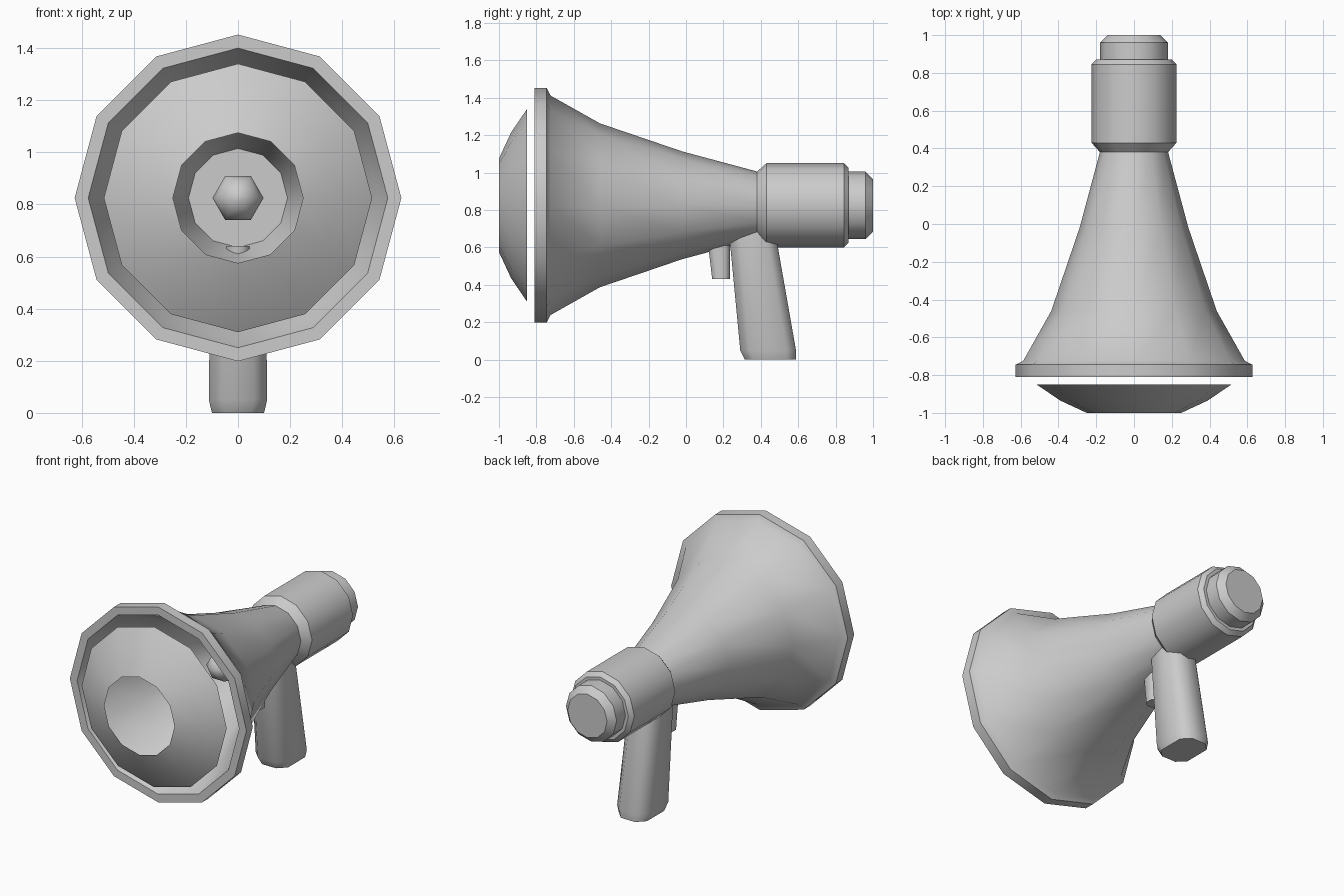
import bpy, bmesh, math

cube = bpy.data.objects.get("Cube")
if cube:
    bpy.data.objects.remove(cube, do_unlink=True)

AXIS_Z = 0.825

grey = bpy.data.materials.new("plain grey")
grey.use_nodes = True
COLOUR = (0.6, 0.6, 0.6, 1)
grey.diffuse_color = COLOUR
grey.node_tree.nodes["Principled BSDF"].inputs["Base Color"].default_value = COLOUR


def skin(name, rings, start_cap=True, end_cap=True, angle=35):
    """Bridge matching rings of points into one smooth-shaded part."""
    bm = bmesh.new()
    loops = [[bm.verts.new(p) for p in ring] for ring in rings]
    n = len(loops[0])
    for a, b in zip(loops, loops[1:]):
        for i in range(n):
            j = (i + 1) % n
            bm.faces.new((a[i], a[j], b[j], b[i]))
    if start_cap:
        bm.faces.new(loops[0][::-1])
    if end_cap:
        bm.faces.new(loops[-1])
    mesh = bpy.data.meshes.new(name)
    bm.to_mesh(mesh)
    bm.free()
    mesh.materials.append(grey)
    obj = bpy.data.objects.new(name, mesh)
    bpy.context.collection.objects.link(obj)
    bpy.ops.object.select_all(action='DESELECT')
    bpy.context.view_layer.objects.active = obj
    obj.select_set(True)
    bpy.ops.object.shade_smooth_by_angle(angle=math.radians(angle))
    return obj


def lathe(name, profile, sides=12, turn=0.0, **options):
    """Revolve (y, radius) points around the horizontal main axis."""
    angles = [2 * math.pi * (i + turn) / sides for i in range(sides)]
    rings = [[(r * math.sin(a), y, AXIS_Z + r * math.cos(a)) for a in angles]
             for y, r in profile]
    return skin(name, rings, **options)


def post(name, sections, chamfer):
    """Upright block with cut corners; sections are (z, y_front, y_back, half_width)."""
    rings = []
    for z, y0, y1, w in sections:
        c = chamfer
        half = [(w - c, y0), (w, y0 + c), (w, y1 - c), (w - c, y1)]
        ring = half + [(-x, y) for x, y in reversed(half)]
        rings.append([(x, y, z) for x, y in ring])
    return skin(name, rings, angle=50)


# Horn: inner throat, front lip, then the flared outside
lathe("horn", [(0.20, 0.19), (0.0, 0.25), (-0.46, 0.41), (-0.72, 0.54), (-0.81, 0.575),
               (-0.81, 0.627), (-0.745, 0.627), (-0.725, 0.587), (-0.46, 0.438),
               (-0.02, 0.288), (0.39, 0.178)])

# Open domed ring floating in front of the horn
lathe("front_dome", [(-1.0, 0.25), (-0.935, 0.39), (-0.85, 0.515)],
      start_cap=False, end_cap=False)

# Six-sided round-tipped driver inside the throat
lathe("driver", [(-0.25, 0.015), (-0.235, 0.05), (-0.2, 0.085), (-0.15, 0.098), (0.21, 0.098)],
      sides=6, turn=0.5, angle=61)

# Rear body with its stepped end
lathe("rear_body", [(0.38, 0.18), (0.43, 0.225), (0.845, 0.225), (0.87, 0.2), (0.87, 0.18),
                    (0.96, 0.18), (1.0, 0.14)])

# Leaning grip and trigger
post("grip", [(0.0, 0.315, 0.588, 0.1), (0.05, 0.29, 0.588, 0.112), (0.7, 0.228, 0.474, 0.105)], 0.05)
post("trigger", [(0.43, 0.14, 0.235, 0.045), (0.64, 0.115, 0.235, 0.045)], 0.025)
